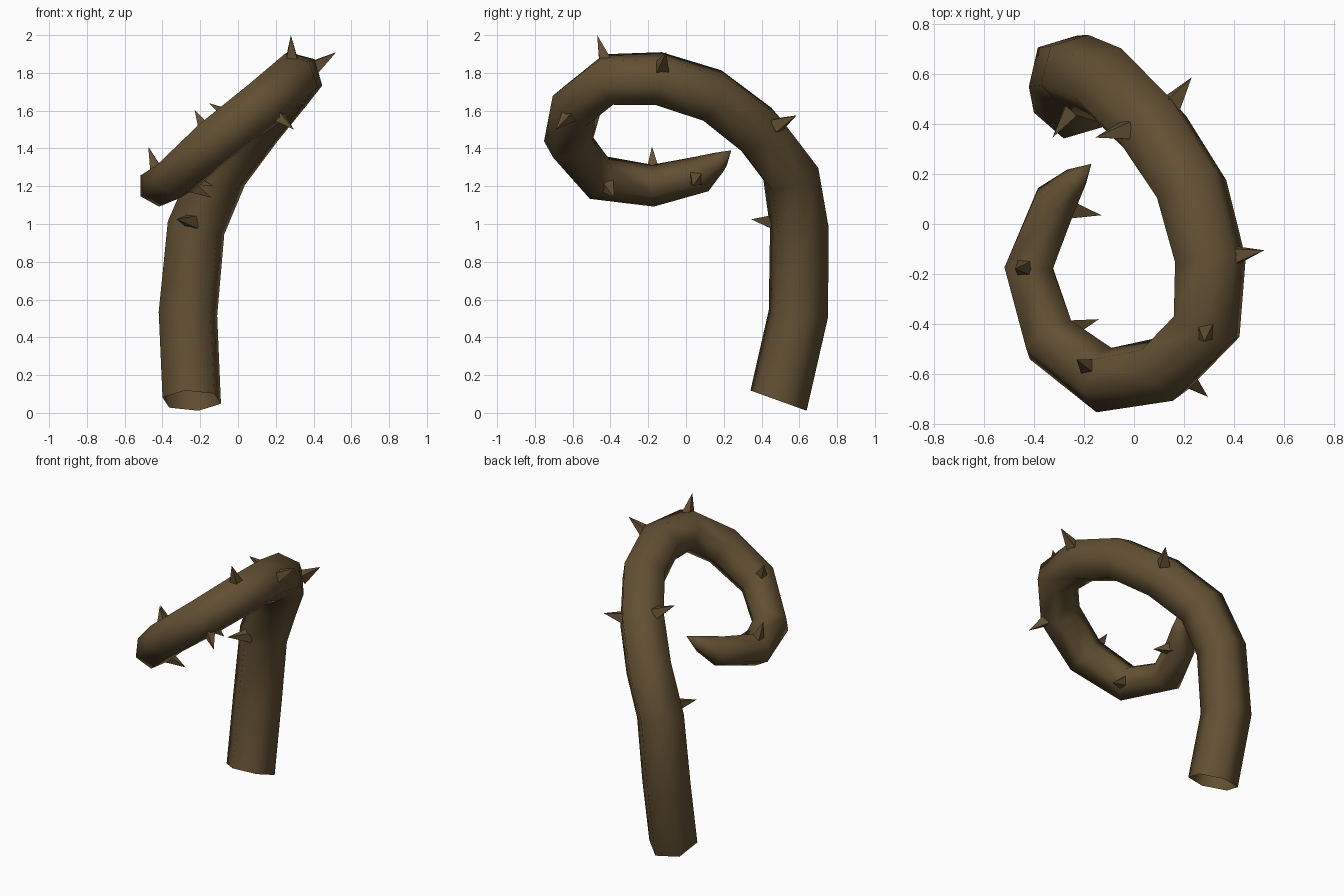
import bpy, bmesh, math
from mathutils import Vector

if "Cube" in bpy.data.objects:
    bpy.data.objects.remove(bpy.data.objects["Cube"])

bark = bpy.data.materials.new("brown bark")
bark.diffuse_color = (0.122, 0.079, 0.033, 1)
bark.use_nodes = True
bark.node_tree.nodes["Principled BSDF"].inputs["Base Color"].default_value = bark.diffuse_color


def make_object(name, bm):
    mesh = bpy.data.meshes.new(name)
    bm.to_mesh(mesh)
    bm.free()
    mesh.materials.append(bark)
    ob = bpy.data.objects.new(name, mesh)
    bpy.context.collection.objects.link(ob)
    return ob


# Curling vine: centre line x, y, z and radius
path = [
    (-0.245, 0.49, 0.065, 0.162), (-0.265, 0.595, 0.525, 0.162),
    (-0.222, 0.60, 0.98, 0.160), (-0.10, 0.555, 1.265, 0.157),
    (0.075, 0.38, 1.495, 0.154), (0.23, 0.14, 1.68, 0.150),
    (0.305, -0.145, 1.77, 0.146), (0.29, -0.41, 1.765, 0.143),
    (0.125, -0.58, 1.63, 0.138), (-0.12, -0.623, 1.44, 0.132),
    (-0.333, -0.463, 1.245, 0.122), (-0.42, -0.175, 1.203, 0.111),
    (-0.315, 0.085, 1.265, 0.098), (-0.235, 0.175, 1.33, 0.055),
]
tip = Vector((-0.17, 0.24, 1.39))
SIDES = 6
pts = [Vector(p[:3]) for p in path]

bm = bmesh.new()
rings = []
tangent = Vector((0, 0.36, 1)).normalized()
side = Vector((math.cos(math.radians(78)), math.sin(math.radians(78)), 0))
for i, p in enumerate(pts):
    if i:
        after = pts[i + 1] if i + 1 < len(pts) else tip
        new = ((after - p).normalized() + (p - pts[i - 1]).normalized()).normalized()
        side = tangent.rotation_difference(new) @ side   # carry the ring without twist
        tangent = new
    side = (side - tangent * side.dot(tangent)).normalized()
    other = tangent.cross(side)
    r = path[i][3]
    rings.append([bm.verts.new(p + r * (math.cos(a) * side + math.sin(a) * other))
                  for a in (2 * math.pi * k / SIDES for k in range(SIDES))])
for a, b in zip(rings, rings[1:]):
    for k in range(SIDES):
        n = (k + 1) % SIDES
        bm.faces.new((a[k], a[n], b[n], b[k]))
end = bm.verts.new(tip)
for k in range(SIDES):
    bm.faces.new((rings[-1][k], rings[-1][(k + 1) % SIDES], end))
for f in bm.faces:
    f.smooth = True
make_object("vine", bm)

# Thorns: base centre on the bark, then tip
thorns = [
    ((0.285, -0.43, 1.87), (0.28, -0.47, 2.0)),
    ((0.41, -0.125, 1.835), (0.52, -0.105, 1.91)),
    ((0.165, 0.495, 1.53), (0.23, 0.585, 1.575)),
    ((-0.25, 0.455, 1.015), (-0.325, 0.345, 1.025)),
    ((-0.045, 0.37, 1.575), (-0.155, 0.345, 1.64)),
    ((0.21, -0.62, 1.575), (0.295, -0.69, 1.50)),
    ((-0.18, -0.57, 1.51), (-0.23, -0.54, 1.605)),
    ((-0.435, -0.175, 1.29), (-0.475, -0.18, 1.41)),
    ((-0.245, 0.055, 1.24), (-0.13, 0.035, 1.20)),
    ((-0.255, -0.415, 1.20), (-0.14, -0.38, 1.14)),
]
for i, (base, point) in enumerate(thorns):
    base, point = Vector(base), Vector(point)
    d = (point - base).normalized()
    u = d.orthogonal().normalized()
    v = d.cross(u)
    base = base - d * 0.02
    bm = bmesh.new()
    ring = [bm.verts.new(base + 0.05 * (math.cos(a) * u + math.sin(a) * v))
            for a in (math.pi / 2 * k for k in range(4))]
    apex = bm.verts.new(point)
    for k in range(4):
        bm.faces.new((ring[k], ring[(k + 1) % 4], apex))
    make_object(f"thorn_{i + 1}", bm)
